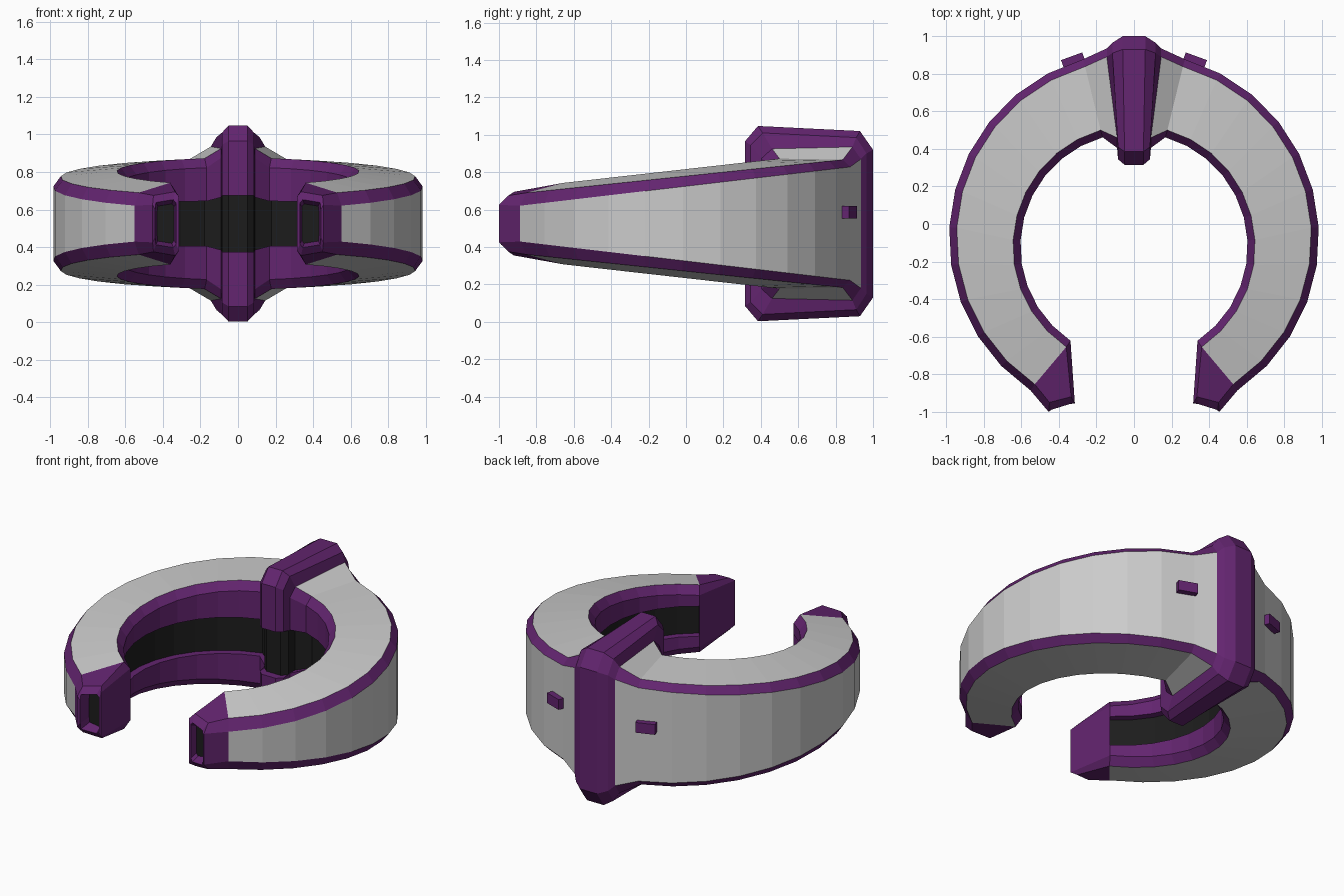
import bpy, bmesh
from math import sin, cos, radians
from mathutils import Vector

if "Cube" in bpy.data.objects:
    bpy.data.objects.remove(bpy.data.objects["Cube"])

MID = 0.525  # height of the horizontal symmetry plane


def material(name, rgb):
    m = bpy.data.materials.new(name)
    m.diffuse_color = (*rgb, 1)
    m.use_nodes = True
    m.node_tree.nodes["Principled BSDF"].inputs["Base Color"].default_value = m.diffuse_color
    return m


PURPLE = material("purple", (0.125, 0.018, 0.16))
BLACK = material("black", (0.012, 0.012, 0.012))


def make(name, faces, mat=None, mirror_z=True):
    """Quarter shell from face point lists, mirrored in x (and z)."""
    bm = bmesh.new()
    for f in faces:
        bm.faces.new([bm.verts.new(p) for p in f])
    bmesh.ops.remove_doubles(bm, verts=bm.verts, dist=1e-4)
    me = bpy.data.meshes.new(name)
    bm.to_mesh(me)
    bm.free()
    ob = bpy.data.objects.new(name, me)
    bpy.context.collection.objects.link(ob)
    ob.location.z = MID
    if mat:
        me.materials.append(mat)
    mod = ob.modifiers.new("mirror", 'MIRROR')
    mod.use_axis = (True, False, mirror_z)
    return ob


def strip(stations, cols):
    """Quads between neighbouring stations for the given section columns."""
    return [[a[i], a[i + 1], b[i + 1], b[i]]
            for a, b in zip(stations, stations[1:]) for i in cols]


# Section columns: 0 liner middle, 1 liner edge, 2 slot lip, 3 inner wall top,
# 4 panel inner edge, 5 panel outer edge, 6 outer wall top, 7 outer wall middle
def arc_station(deg):
    c, s = cos(radians(deg)), sin(radians(deg))

    def inner(r, h): return Vector((r * c, -0.12 + r * s, h))
    def outer(r, h): return Vector((r * c, -0.07 + r * s, h))
    yi, yo = -0.12 + 0.62 * s, -0.07 + 0.98 * s
    slot = 0.11 + 0.02 * yi
    top = 0.292 + 0.117 * yi
    return [inner(0.65, 0), inner(0.65, slot), inner(0.605, slot),
            inner(0.605, top - 0.05), inner(0.645, top),
            outer(0.945, 0.254 + 0.101 * yo),
            outer(0.985, 0.2 + 0.118 * yo), outer(0.985, 0)]


arc = [arc_station(-56 + 130 * k / 11) for k in range(12)]


def rib_station(xi, xo, yi, yo, slot, hc, d, e, hf):
    """Section at the rib: inner/outer x and y, then heights of the corners."""
    return [Vector(p) for p in (
        (xi, yi + 0.05, 0), (xi, yi + 0.05, slot), (xi, yi, slot), (xi, yi, hc),
        (xi, d[0], d[1]), (xo, e[0], e[1]), (xo, yo, hf), (xo, yo, 0))]


flare = rib_station(0.09, 0.145, 0.405, 0.935, 0.14, 0.35, (0.46, 0.40), (0.89, 0.41), 0.345)
shoulder = rib_station(0.085, 0.115, 0.345, 0.965, 0.15, 0.42, (0.41, 0.485), (0.91, 0.46), 0.375)
crest = rib_station(0.05, 0.06, 0.315, 1.0, 0.15, 0.44, (0.385, 0.522), (0.93, 0.495), 0.395)
centre = [Vector((0, p.y, p.z)) for p in crest]
collar = arc + [flare]
rib = [flare, shoulder, crest, centre]

# Collar: grey panels, purple edge trim and inner wall, black slot liner
make("collar_face_panels", strip(collar, [4]))
make("collar_outer_panels", strip(collar, [6]))
make("collar_trim", strip(collar, [1, 2, 3, 5]), PURPLE)
make("slot_liner", strip(collar + rib[1:], [0]), BLACK)

# Rib wrapped round the back of the collar
make("back_rib", strip(rib, range(1, 7)), PURPLE)

# Tapered tips with a recessed socket in each end
root = [Vector((arc[0][2].x, arc[0][2].y, 0))] + arc[0][3:]
end = [Vector(p) for p in (
    (0.315, -0.955, 0), (0.315, -0.955, 0.145), (0.335, -0.92, 0.17),
    (0.45, -0.95, 0.15), (0.455, -1.0, 0.1), (0.455, -1.0, 0))]
core = Vector((0.385, -0.972, 0))
rim = [core + Vector(((p.x - core.x) * 0.8, (p.x - core.x) * -0.25, p.z * 0.75)) for p in end]
floor = [core + Vector(((p.x - core.x) * 0.65, 0.06, p.z * 0.62)) for p in end]
make("tips", strip([floor, rim, end, root], range(5)) + [root], PURPLE)
make("tip_socket_floor", [floor[::-1]], BLACK)

# Small tabs on the back
t, n = Vector((cos(radians(-20)), sin(radians(-20)), 0)), Vector((sin(radians(20)), cos(radians(20)), 0))
o = Vector((0.322, 0.865, 0.06))


def corner(a, b, c):
    return o + t * 0.06 * a + n * 0.03 * b + Vector((0, 0, 0.033 * c))


S = (-1, 1)
sides = []
for s in S:
    loop = [(-1, -1), (1, -1), (1, 1), (-1, 1)][::s]
    sides += [[corner(s, u, v) for u, v in loop],
              [corner(v, s, u) for u, v in loop],
              [corner(u, v, s) for u, v in loop]]
make("back_tabs", sides, PURPLE, mirror_z=False)
